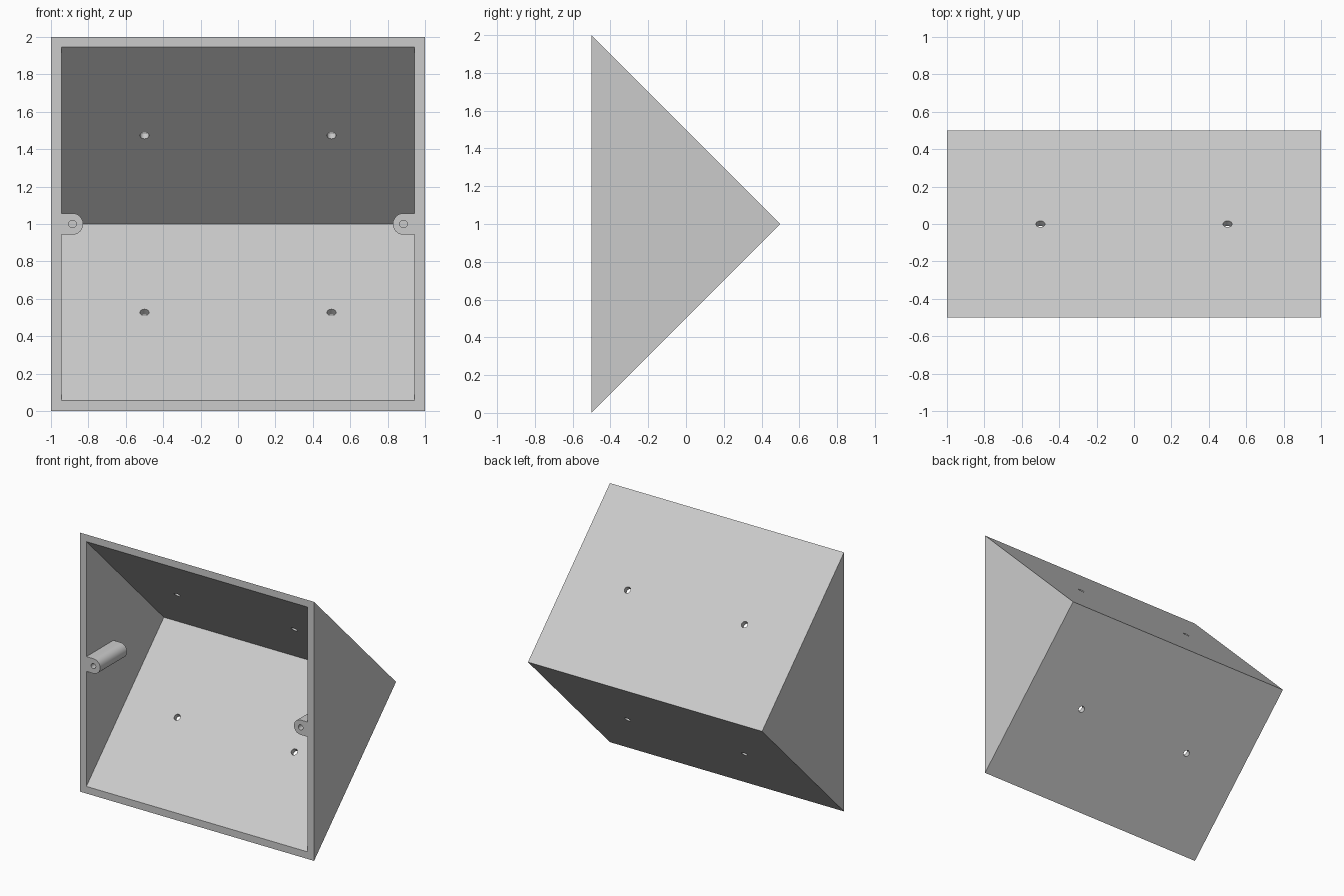
import bpy
import bmesh
import math
from mathutils import Vector

cube = bpy.data.objects.get("Cube")
if cube:
    bpy.data.objects.remove(cube, do_unlink=True)

WALL = 0.055      # rim width on the open front
FRONT = -0.5

grey = bpy.data.materials.new("light grey")
grey.use_nodes = True
colour = (0.6, 0.6, 0.6, 1)
grey.diffuse_color = colour
grey.node_tree.nodes["Principled BSDF"].inputs["Base Color"].default_value = colour


def extrude(name, points, offset):
    """Solid made by sweeping a closed outline along an offset."""
    bm = bmesh.new()
    face = bm.faces.new([bm.verts.new(p) for p in points])
    swept = bmesh.ops.extrude_face_region(bm, geom=[face], use_keep_orig=True)
    verts = [g for g in swept["geom"] if isinstance(g, bmesh.types.BMVert)]
    bmesh.ops.translate(bm, verts=verts, vec=offset)
    bmesh.ops.recalc_face_normals(bm, faces=bm.faces)
    mesh = bpy.data.meshes.new(name)
    bm.to_mesh(mesh)
    bm.free()
    mesh.materials.append(grey)
    obj = bpy.data.objects.new(name, mesh)
    bpy.context.collection.objects.link(obj)
    return obj


def cylinder(name, start, end, radius, sides=32):
    start, end = Vector(start), Vector(end)
    turn = (end - start).to_track_quat("Z", "Y")
    ring = []
    for i in range(sides):
        a = 2 * math.pi * i / sides
        ring.append(start + turn @ Vector((math.cos(a), math.sin(a), 0)) * radius)
    return extrude(name, ring, end - start)


def cut(target, cutter):
    """Subtract the cutter for good and remove it."""
    cutter.hide_render = True
    mod = target.modifiers.new("cut", "BOOLEAN")
    mod.operation = "DIFFERENCE"
    mod.solver = "EXACT"
    mod.object = cutter
    bpy.context.view_layer.objects.active = target
    bpy.ops.object.modifier_apply(modifier=mod.name)
    bpy.data.objects.remove(cutter, do_unlink=True)


# Outer wedge, triangular from the side
case = extrude("wedge_case", [(-1, FRONT, 0), (-1, 0.5, 1), (-1, FRONT, 2)], (2, 0, 0))

# Hollow inside, opening through the front
inner = 1 - WALL
outline = [(-0.6, WALL), (FRONT, WALL), (FRONT + inner, 1),
           (FRONT, 2 - WALL), (-0.6, 2 - WALL)]
cavity = extrude("cavity", [(-inner, y, z) for y, z in outline], (2 * inner, 0, 0))

# Round-ended screw posts are left standing on both side walls
POST_X, POST_R, POST_LENGTH = 0.885, 0.057, 0.33
for side in (-1, 1):
    arc = []
    for i in range(25):
        a = math.pi * (0.5 + i / 24)
        arc.append((side * (POST_X + POST_R * math.cos(a)), -0.7, 1 + POST_R * math.sin(a)))
    arc += [(side * 1.1, -0.7, 1 - POST_R), (side * 1.1, -0.7, 1 + POST_R)]
    cut(cavity, extrude("screw_post", arc, (0, 0.2 + POST_LENGTH, 0)))
cut(case, cavity)

# Screw holes in the posts, mounting holes square to the sloping panels
for side in (-1, 1):
    cut(case, cylinder("screw_hole", (side * POST_X, -0.6, 1),
                       (side * POST_X, -0.25, 1), 0.02))
    for up in (-1, 1):
        cut(case, cylinder("mounting_hole", (side * 0.5, -0.1, 1 + up * 0.4),
                           (side * 0.5, 0.1, 1 + up * 0.6), 0.024))

# Smooth round surfaces, keep the panel edges sharp
bpy.ops.object.select_all(action="DESELECT")
case.select_set(True)
bpy.context.view_layer.objects.active = case
bpy.ops.object.shade_smooth_by_angle(angle=math.radians(30))
